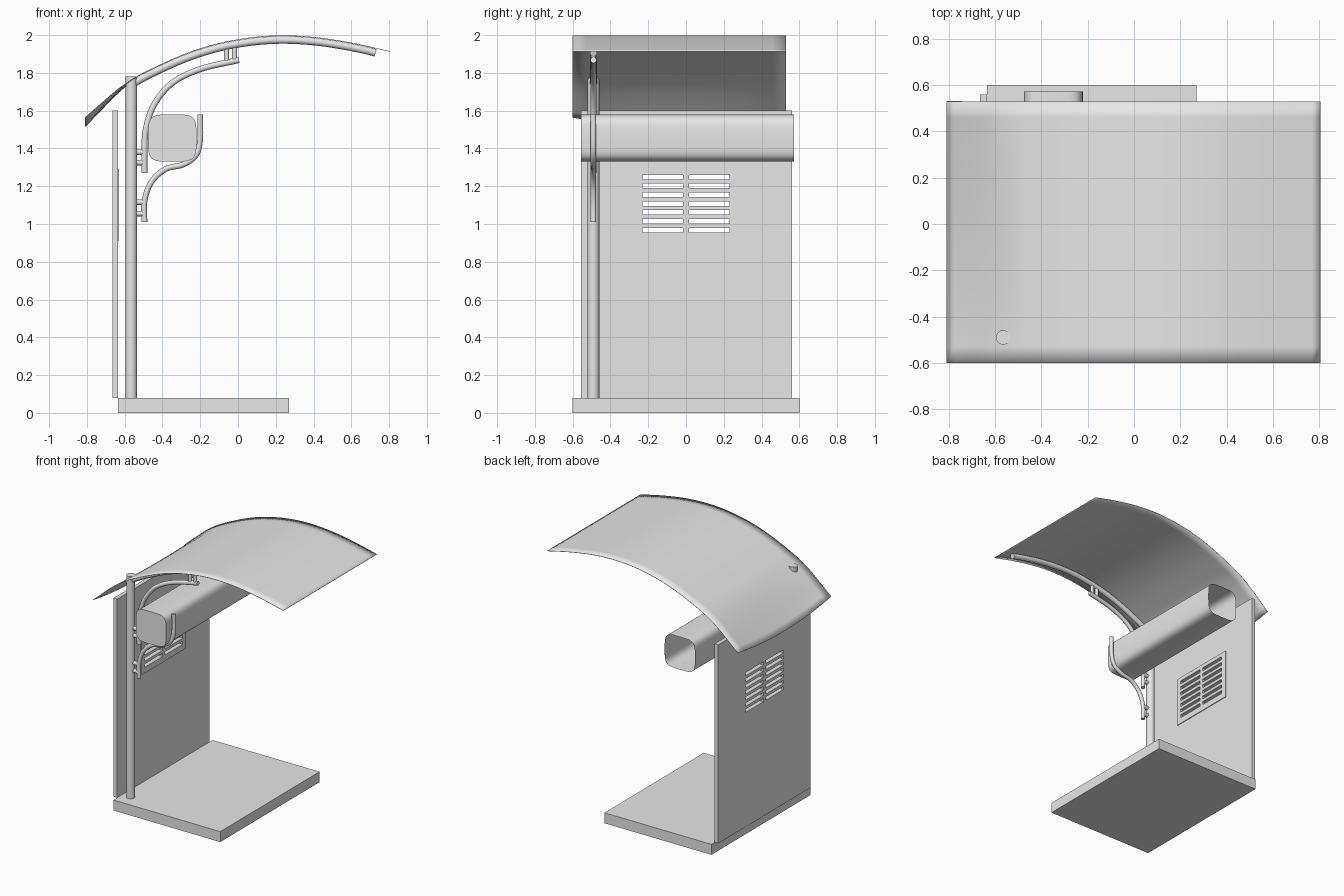
import bpy, bmesh, math
from mathutils import Vector

if "Cube" in bpy.data.objects:
    bpy.data.objects.remove(bpy.data.objects["Cube"])

grey = bpy.data.materials.new("plain grey")
grey.diffuse_color = (0.8, 0.8, 0.8, 1)
grey.use_nodes = True
grey.node_tree.nodes["Principled BSDF"].inputs["Base Color"].default_value = grey.diffuse_color


def make(name, bm, smooth=False):
    me = bpy.data.meshes.new(name)
    bm.to_mesh(me)
    bm.free()
    me.materials.append(grey)
    ob = bpy.data.objects.new(name, me)
    bpy.context.collection.objects.link(ob)
    if smooth:
        bpy.ops.object.select_all(action='DESELECT')
        ob.select_set(True)
        bpy.context.view_layer.objects.active = ob
        bpy.ops.object.shade_smooth_by_angle(angle=math.radians(35))
    return ob


def add_box(bm, lo, hi):
    vs = bmesh.ops.create_cube(bm, size=1)["verts"]
    for v in vs:
        v.co = [(a + b) / 2 + c * (b - a) for a, b, c in zip(lo, hi, v.co)]


def box(name, lo, hi):
    bm = bmesh.new()
    add_box(bm, lo, hi)
    return make(name, bm)


def spline(pts, n=6):
    """Catmull-Rom through 2D points."""
    p = [Vector(q) for q in pts]
    p = [2 * p[0] - p[1]] + p + [2 * p[-1] - p[-2]]
    out = []
    for i in range(1, len(p) - 2):
        a, b, c, d = p[i - 1:i + 3]
        for k in range(n):
            t = k / n
            out.append(0.5 * (2 * b + (c - a) * t + (2 * a - 5 * b + 4 * c - d) * t * t
                              + (3 * b - a - 3 * c + d) * t ** 3))
    return out + [p[-2]]


def tube(name, path, r, y=-0.49, sides=14):
    """Round capped tube along a path of (x, z) points at a fixed y."""
    path = [Vector(p) for p in path]
    bm = bmesh.new()
    rings = []
    for i, p in enumerate(path):
        t = (path[min(i + 1, len(path) - 1)] - path[max(i - 1, 0)]).normalized()
        ring = []
        for k in range(sides):
            a = 2 * math.pi * k / sides
            s = r * math.cos(a)
            ring.append(bm.verts.new((p.x - t.y * s, y + r * math.sin(a), p.y + t.x * s)))
        rings.append(ring)
    for a, b in zip(rings, rings[1:]):
        for k in range(sides):
            j = (k + 1) % sides
            bm.faces.new((a[k], a[j], b[j], b[k]))
    bm.faces.new(rings[0])
    bm.faces.new(rings[-1])
    bmesh.ops.recalc_face_normals(bm, faces=bm.faces)
    return make(name, bm, True)


# base slab, back wall and vent plate
box("base_slab", (-0.635, -0.6, 0), (0.27, 0.6, 0.08))
wall = box("back_wall", (-0.665, -0.555, 0.08), (-0.635, 0.56, 1.6))
plate = box("vent_plate", (-0.637, -0.27, 0.91), (-0.629, 0.27, 1.29))

# vent slots cut through wall and plate
bm = bmesh.new()
for row in range(7):
    z = 0.968 + row * 0.0467
    for y0 in (-0.23, 0.015):
        add_box(bm, (-0.72, y0, z - 0.012), (-0.58, y0 + 0.215, z + 0.012))
cutter = make("slot_cutter", bm)
cutter.hide_render = True
cutter.hide_viewport = True
for ob in (wall, plate):
    m = ob.modifiers.new("slots", 'BOOLEAN')
    m.object = cutter
    m.operation = 'DIFFERENCE'
    m.solver = 'EXACT'
# apply the cuts and drop the helper
dg = bpy.context.evaluated_depsgraph_get()
for ob in (wall, plate):
    me = bpy.data.meshes.new_from_object(ob.evaluated_get(dg))
    ob.modifiers.clear()
    ob.data = me
bpy.data.objects.remove(cutter)

# curved roof sheet, sagging along its rear edge
profile = spline([(-0.81, 1.565), (-0.6, 1.742), (-0.4, 1.85), (-0.2, 1.93), (0, 1.978),
                  (0.2, 1.998), (0.4, 1.99), (0.6, 1.96), (0.805, 1.915)])
bm = bmesh.new()
rows = []
for p in profile:
    drop = 0.048 * max(0, (-0.5 - p.x) / 0.31)
    row = []
    for k in range(17):
        u = k / 8 - 1
        row.append(bm.verts.new((p.x, -0.035 + 0.565 * u, p.y - drop * (1 - u * u))))
    rows.append(row)
for a, b in zip(rows, rows[1:]):
    for k in range(16):
        bm.faces.new((a[k], b[k], b[k + 1], a[k + 1]))
roof = make("roof_sheet", bm, True)
sol = roof.modifiers.new("thickness", 'SOLIDIFY')
sol.thickness = 0.003
sol.offset = -1

# post and roof beam
tube("post", [(-0.565, 0.08), (-0.565, 1.78)], 0.031, sides=24)
beam = []
for a, b in zip(profile, profile[1:]):
    if -0.63 < a.x < 0.73:
        d = (b - a).normalized()
        beam.append(a + Vector((d.y, -d.x)) * 0.024)
beam.append(Vector((0.728, 1.906)))
tube("roof_beam", beam, 0.02)

# upper bracket with its two roof stubs
tube("upper_bracket", spline([(-0.495, 1.27), (-0.495, 1.38), (-0.488, 1.5), (-0.445, 1.63),
                              (-0.35, 1.745), (-0.2, 1.82), (0.005, 1.868)]), 0.016)
for x in (-0.06, -0.018):
    tube("roof_stub", [(x, 1.855), (x, 1.945)], 0.013)

# lower hook that cradles the roll
tube("lower_hook", spline([(-0.495, 1.01), (-0.495, 1.12), (-0.46, 1.22), (-0.385, 1.29),
                           (-0.29, 1.315), (-0.225, 1.362), (-0.201, 1.44), (-0.2, 1.58)]), 0.015)

# short pins joining brackets to the post
for z in (1.055, 1.115, 1.325, 1.38):
    tube("bracket_pin", [(-0.55, z), (-0.495, z)], 0.015)

# rounded square roll, closed in front and open at the back
bm = bmesh.new()
front, back = [], []
n = 40
for k in range(n):
    a = 2 * math.pi * k / n
    c, s = math.cos(a), math.sin(a)
    x = -0.348 + 0.128 * math.copysign(abs(c) ** 0.45, c)
    z = 1.455 + 0.125 * math.copysign(abs(s) ** 0.45, s)
    front.append(bm.verts.new((x, -0.555, z)))
    back.append(bm.verts.new((x, 0.572, z)))
for k in range(n):
    j = (k + 1) % n
    bm.faces.new((front[k], front[j], back[j], back[k]))
bm.faces.new(front)
bmesh.ops.recalc_face_normals(bm, faces=bm.faces)
make("roll", bm, True)
